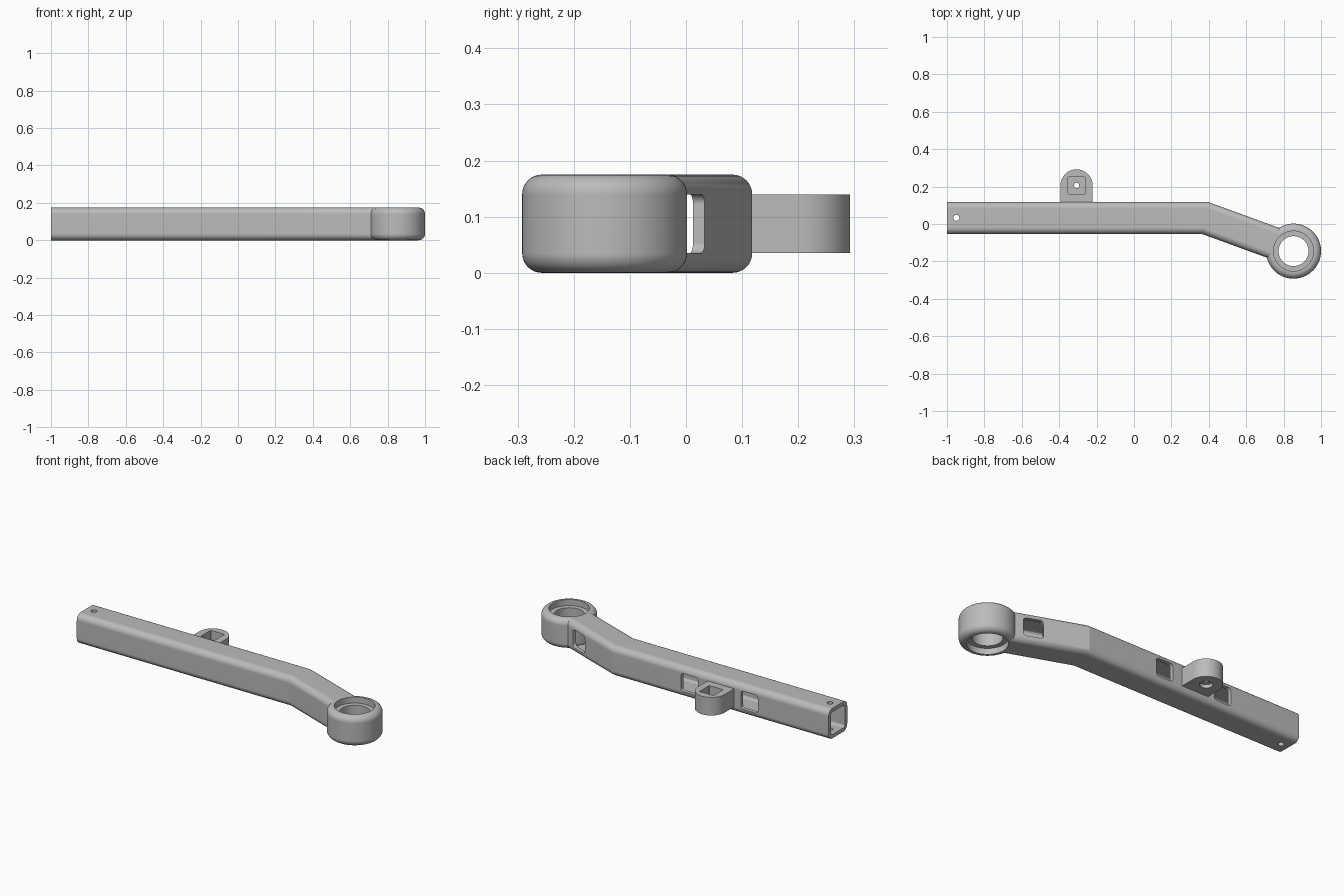
import bpy
import bmesh
from math import sin, cos, tan, pi, radians, hypot
from mathutils import Vector, Matrix

if "Cube" in bpy.data.objects:
    bpy.data.objects.remove(bpy.data.objects["Cube"], do_unlink=True)

steel = bpy.data.materials.new("bare_grey_metal")
steel.use_nodes = True
GREY = (0.5, 0.5, 0.5, 1)
steel.diffuse_color = GREY
steel.node_tree.nodes["Principled BSDF"].inputs["Base Color"].default_value = GREY

# Main dimensions
HEIGHT, WIDTH, WALL = 0.175, 0.172, 0.022
MID = HEIGHT / 2
BEND = radians(-20)
bend_point = Vector((0.38, 0.032, MID))
ring_centre = Vector((0.853, -0.145, 0))
lug_centre = Vector((-0.307, 0.206, 0))
along = Vector((cos(BEND), sin(BEND), 0))


def rounded_rect(w, h, r, steps=8):
    pts = []
    for i, (sx, sy) in enumerate([(1, 1), (-1, 1), (-1, -1), (1, -1)]):
        for k in range(steps + 1):
            a = (i + k / steps) * pi / 2
            pts.append((sx * (w / 2 - r) + r * cos(a), sy * (h / 2 - r) + r * sin(a)))
    return pts


def circle(r, n=96):
    return [(r * cos(2 * pi * i / n), r * sin(2 * pi * i / n)) for i in range(n)]


def loft(name, loops):
    """Closed solid through a list of matching loops."""
    bm = bmesh.new()
    rings = [[bm.verts.new(p) for p in loop] for loop in loops]
    n = len(rings[0])
    for a, b in zip(rings, rings[1:]):
        for i in range(n):
            j = (i + 1) % n
            bm.faces.new((a[i], a[j], b[j], b[i]))
    bm.faces.new(rings[0][::-1])
    bm.faces.new(rings[-1])
    bmesh.ops.recalc_face_normals(bm, faces=bm.faces)
    mesh = bpy.data.meshes.new(name)
    bm.to_mesh(mesh)
    bm.free()
    mesh.materials.append(steel)
    obj = bpy.data.objects.new(name, mesh)
    bpy.context.collection.objects.link(obj)
    return obj


def upright(name, outline, z0, z1, centre):
    return loft(name, [[(x + centre.x, y + centre.y, z) for x, y in outline] for z in (z0, z1)])


def activate(obj):
    bpy.ops.object.select_all(action="DESELECT")
    obj.select_set(True)
    bpy.context.view_layer.objects.active = obj


def cut(obj, *cutters):
    activate(obj)
    for c in cutters:
        c.hide_render = True
        mod = obj.modifiers.new("cut", "BOOLEAN")
        mod.operation, mod.solver, mod.object = "DIFFERENCE", "EXACT", c
        bpy.ops.object.modifier_apply(modifier=mod.name)
        bpy.data.objects.remove(c, do_unlink=True)


def finish(obj):
    activate(obj)
    bpy.ops.object.shade_smooth_by_angle(angle=radians(17))
    obj.modifiers.new("even_shading", "WEIGHTED_NORMAL").keep_sharp = True


def bent_bar(name, w, h, r, start_x, end_dist):
    """Rounded bar mitred at the bend."""
    loops = []
    stations = [(Vector((start_x, bend_point.y, MID)), 0, 1),
                (bend_point, BEND / 2, 1 / cos(BEND / 2)),
                (bend_point + along * end_dist, BEND, 1)]
    for p, angle, stretch in stations:
        side = Vector((-sin(angle), cos(angle), 0)) * stretch
        loops.append([p + side * u + Vector((0, 0, v)) for u, v in rounded_rect(w, h, r)])
    return loft(name, loops)


def window_cutter(centre, angle):
    """Rounded opening through the back wall only."""
    m = Matrix.Translation(centre) @ Matrix.Rotation(angle, 4, "Z")
    outline = rounded_rect(0.11, 0.105, 0.018)
    return loft("window_cutter", [[m @ Vector((u, d, v)) for u, v in outline]
                                  for d in (-0.05, 0.05)])


def ring_solid(name):
    """Disc with rounded upper and lower rims."""
    R, f, steps = 0.147, 0.035, 8
    arc = [(R - f + f * sin(a), f - f * cos(a)) for a in
           (k * pi / 2 / steps for k in range(steps + 1))]
    profile = arc + [(r, HEIGHT - z) for r, z in reversed(arc)]
    return loft(name, [[(x + ring_centre.x, y + ring_centre.y, z) for x, y in circle(r)]
                       for r, z in profile])


# Hollow bent tube, trimmed where it meets the ring
tube = bent_bar("arm_tube", WIDTH, HEIGHT, 0.035, -1, 0.43)
cut(tube,
    bent_bar("cavity", WIDTH - 2 * WALL, HEIGHT - 2 * WALL, 0.014, -1.1, 0.5),
    ring_solid("ring_trim"))

# Windows in the back wall and the pin hole at the open end
back_y = bend_point.y + WIDTH / 2
corner = Vector((bend_point.x - WIDTH / 2 * tan(BEND / 2), back_y, MID))
cut(tube,
    window_cutter(Vector((-0.49, back_y, MID)), 0),
    window_cutter(Vector((-0.105, back_y, MID)), 0),
    window_cutter(corner + along * 0.303, BEND),
    upright("pin_hole", circle(0.016, 32), -0.1, 0.3, Vector((-0.95, 0.033, 0))))
finish(tube)

# Bearing ring with a shoulder recessed from both faces
ring = ring_solid("bearing_ring")
cut(ring,
    upright("bore", circle(0.08), -0.1, 0.3, ring_centre),
    upright("upper_seat", circle(0.107), HEIGHT - 0.035, 0.3, ring_centre),
    upright("lower_seat", circle(0.107), -0.1, 0.035, ring_centre))
finish(ring)

# Mounting lug with a square pocket and a bolt hole below it
r = WIDTH / 2
base = back_y - lug_centre.y
outline = [(r * cos(a), r * sin(a)) for a in (pi * k / 48 for k in range(49))]
outline += [(-r, base), (r, base)]
lug = upright("mounting_lug", outline, 0.035, 0.14, lug_centre)
cut(lug,
    upright("pocket", rounded_rect(0.09, 0.09, 0.002, 1), 0.085, 0.3, lug_centre),
    upright("bolt_hole", circle(0.014, 32), -0.1, 0.3, lug_centre),
    upright("bolt_recess", circle(0.034, 48), -0.1, 0.055, lug_centre))
finish(lug)
